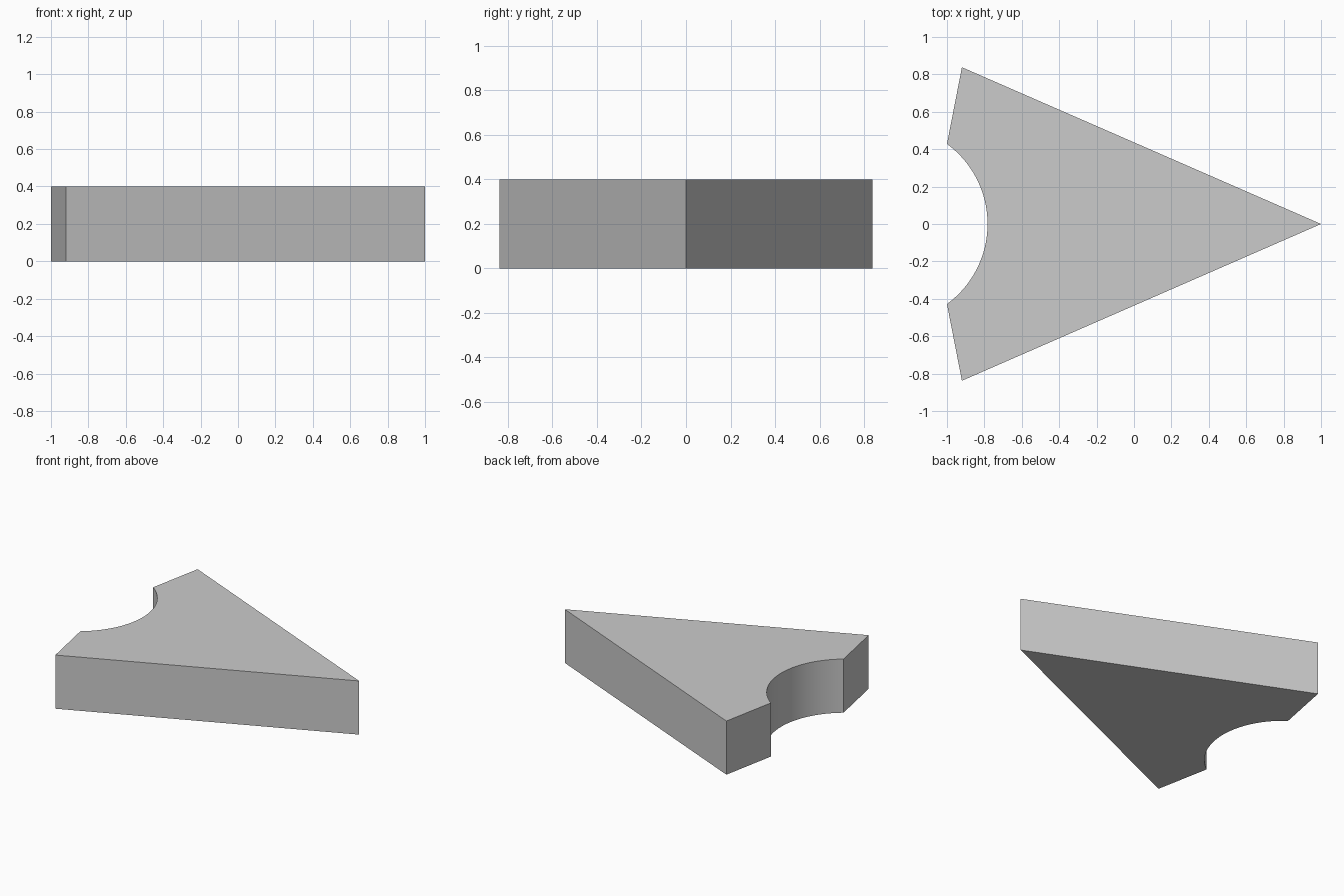
import bpy, bmesh
from math import atan2, cos, sin, hypot, radians

if "Cube" in bpy.data.objects:
    bpy.data.objects.remove(bpy.data.objects["Cube"])

HEIGHT = 0.4
TIP = (1.0, 0.0)
CORNER = (-0.92, 0.838)
NOTCH_X, NOTCH_Y, NOTCH_APEX = -1.0, 0.428, -0.783
STEPS = 40

# Circular notch through its two end points and its apex
depth = NOTCH_APEX - NOTCH_X
radius = (NOTCH_Y ** 2 + depth ** 2) / (2 * depth)
cx = NOTCH_APEX - radius
half = atan2(NOTCH_Y, NOTCH_X - cx)
arc = [(cx + radius * cos(half * (1 - 2 * i / STEPS)),
        radius * sin(half * (1 - 2 * i / STEPS))) for i in range(STEPS + 1)]

# Counter-clockwise outline, extruded upwards
outline = [TIP, CORNER] + arc + [(CORNER[0], -CORNER[1])]
bm = bmesh.new()
base = bm.faces.new([bm.verts.new((x, y, 0)) for x, y in outline])
top = bmesh.ops.extrude_face_region(bm, geom=[base], use_keep_orig=True)
bmesh.ops.translate(bm, vec=(0, 0, HEIGHT),
                    verts=[g for g in top["geom"] if isinstance(g, bmesh.types.BMVert)])
bmesh.ops.recalc_face_normals(bm, faces=bm.faces)

mesh = bpy.data.meshes.new("arrowhead_wedge")
bm.to_mesh(mesh)
bm.free()
wedge = bpy.data.objects.new("arrowhead_wedge", mesh)
bpy.context.collection.objects.link(wedge)

# Smooth notch wall, crisp edges elsewhere
bpy.context.view_layer.objects.active = wedge
wedge.select_set(True)
bpy.ops.object.shade_smooth_by_angle(angle=radians(20))
